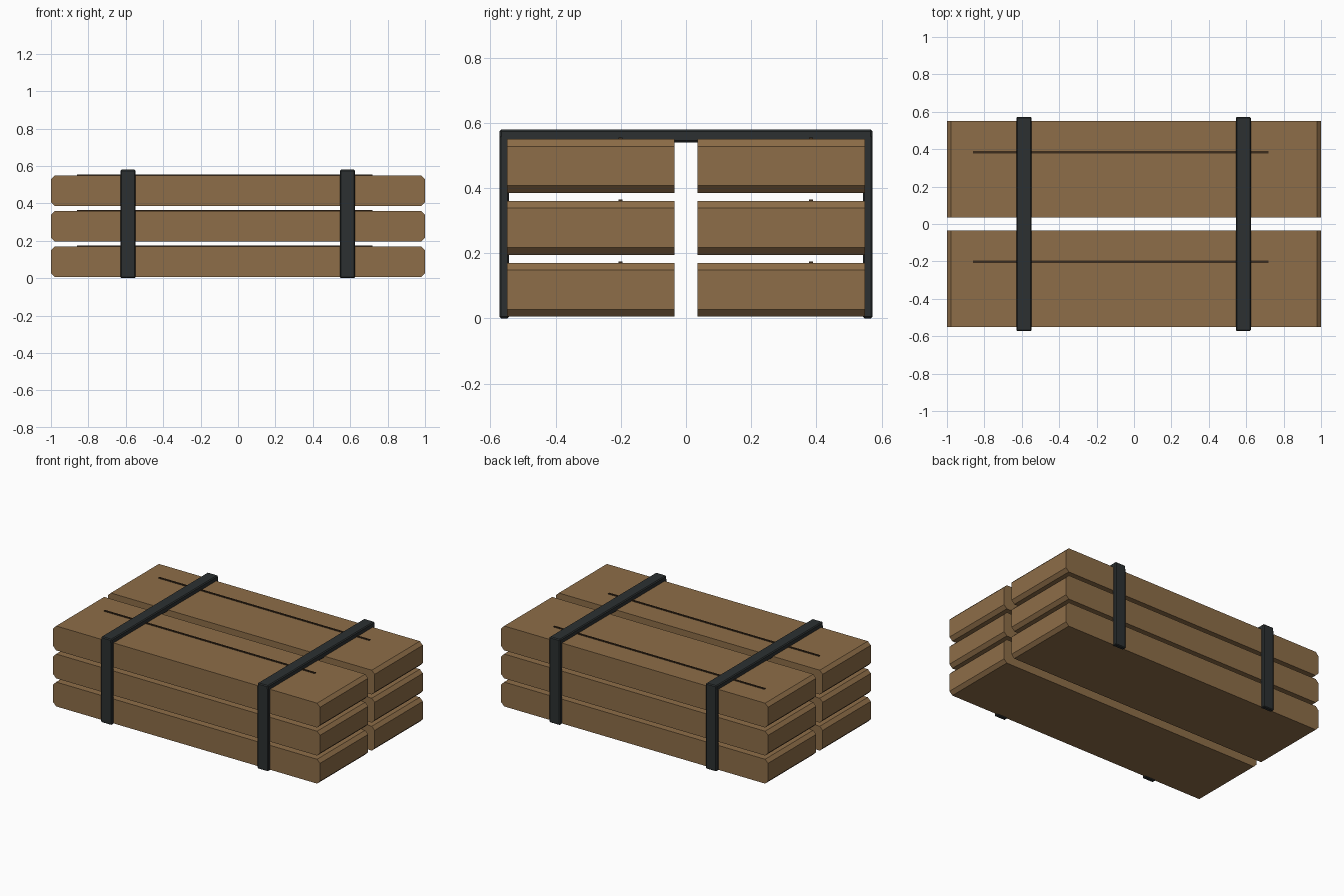
import bpy, bmesh

if "Cube" in bpy.data.objects:
    bpy.data.objects.remove(bpy.data.objects["Cube"])


def material(name, rgb):
    m = bpy.data.materials.new(name)
    m.diffuse_color = (*rgb, 1)
    m.use_nodes = True
    m.node_tree.nodes["Principled BSDF"].inputs["Base Color"].default_value = m.diffuse_color
    return m


WOOD = material("wood", (0.27, 0.155, 0.065))
GRAIN = material("dark_grain", (0.045, 0.025, 0.012))
IRON = material("dark_strap", (0.025, 0.03, 0.031))


def finish(name, bm, mat):
    bmesh.ops.recalc_face_normals(bm, faces=bm.faces)
    me = bpy.data.meshes.new(name)
    bm.to_mesh(me)
    bm.free()
    me.materials.append(mat)
    ob = bpy.data.objects.new(name, me)
    bpy.context.collection.objects.link(ob)
    return ob


def box(name, lo, hi, mat, bevel=0):
    bm = bmesh.new()
    bmesh.ops.create_cube(bm, size=1)
    for v in bm.verts:
        v.co = [(a + b) / 2 + c * (b - a) for a, b, c in zip(lo, hi, v.co)]
    if bevel:
        bmesh.ops.bevel(bm, geom=bm.edges[:], offset=bevel, segments=1, affect='EDGES')
    return finish(name, bm, mat)


def plank(name, y0, y1, z0, z1, c=0.022):
    # side outline with chamfered ends, extruded across the width
    half = [(1 - c, z0), (1, z0 + c), (1, z1 - c), (1 - c, z1)]
    outline = half + [(-x, z) for x, z in reversed(half)]
    bm = bmesh.new()
    face = bm.faces.new([bm.verts.new((x, y0, z)) for x, z in outline])
    ext = bmesh.ops.extrude_face_region(bm, geom=[face])
    for v in ext["geom"]:
        if isinstance(v, bmesh.types.BMVert):
            v.co.y = y1
    return finish(name, bm, WOOD)


# Two stacks of three planks, each with a grain line on top
for layer in range(3):
    z0 = 0.005 + 0.19 * layer
    z1 = z0 + 0.165
    for side, yc in (("front", -0.2925), ("back", 0.2925)):
        plank(f"plank_{side}_{layer + 1}", yc - 0.2575, yc + 0.2575, z0, z1)
        yg = yc + 0.091
        box(f"grain_line_{side}_{layer + 1}", (-0.86, yg - 0.006, z1 - 0.005),
            (0.72, yg + 0.006, z1 + 0.005), GRAIN)

# Two straps: a top bar and a leg down each side
for side, x in (("left", -0.588), ("right", 0.585)):
    x0, x1 = x - 0.04, x + 0.04
    box(f"strap_top_{side}", (x0, -0.572, 0.54), (x1, 0.572, 0.58), IRON, 0.006)
    box(f"strap_front_{side}", (x0, -0.572, 0), (x1, -0.543, 0.562), IRON, 0.005)
    box(f"strap_back_{side}", (x0, 0.543, 0), (x1, 0.572, 0.562), IRON, 0.005)
